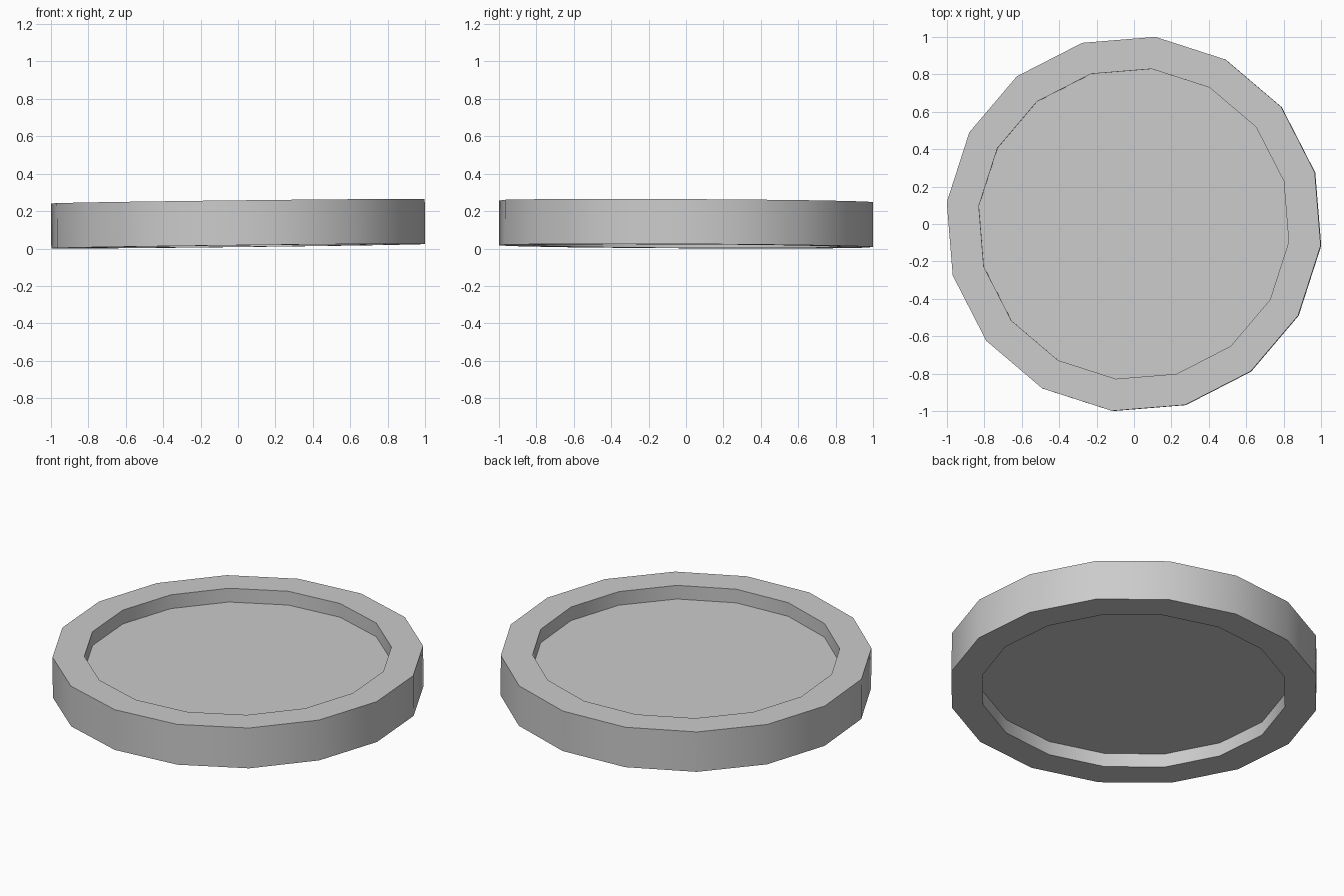
import bpy, bmesh, math
from mathutils import Matrix

if "Cube" in bpy.data.objects:
    bpy.data.objects.remove(bpy.data.objects["Cube"])

SIDES, TURN = 16, math.radians(15.9)
R_OUT, R_IN = 1.0064, 0.834
H, DEPTH = 0.12, 0.082      # half thickness, recess depth

bm = bmesh.new()

def ring(r, z):
    angles = [TURN + 2 * math.pi * i / SIDES for i in range(SIDES)]
    return [bm.verts.new((r * math.cos(a), r * math.sin(a), z)) for a in angles]

# Profile spun around z: lower floor, lower rim, outer wall, upper rim, upper floor
profile = [(R_IN, -H + DEPTH), (R_IN, -H), (R_OUT, -H),
           (R_OUT, H), (R_IN, H), (R_IN, H - DEPTH)]
rings = [ring(r, z) for r, z in profile]
for a, b in zip(rings, rings[1:]):
    for i in range(SIDES):
        j = (i + 1) % SIDES
        bm.faces.new((a[i], a[j], b[j], b[i]))
bm.faces.new(rings[0][::-1])
bm.faces.new(rings[-1])
bmesh.ops.recalc_face_normals(bm, faces=bm.faces)

# Slight tilt, then rest on the ground
tilt = Matrix.Rotation(-0.0115, 4, 'Y') @ Matrix.Rotation(-0.005, 4, 'X')
bm.transform(tilt)
bm.transform(Matrix.Translation((0, 0, -min(v.co.z for v in bm.verts))))

mesh = bpy.data.meshes.new("recessed_disc")
bm.to_mesh(mesh)
bm.free()
disc = bpy.data.objects.new("recessed_disc", mesh)
bpy.context.collection.objects.link(disc)

# Round wall shades smooth, rims stay sharp
bpy.context.view_layer.objects.active = disc
disc.select_set(True)
bpy.ops.object.shade_smooth_by_angle(angle=math.radians(30))
